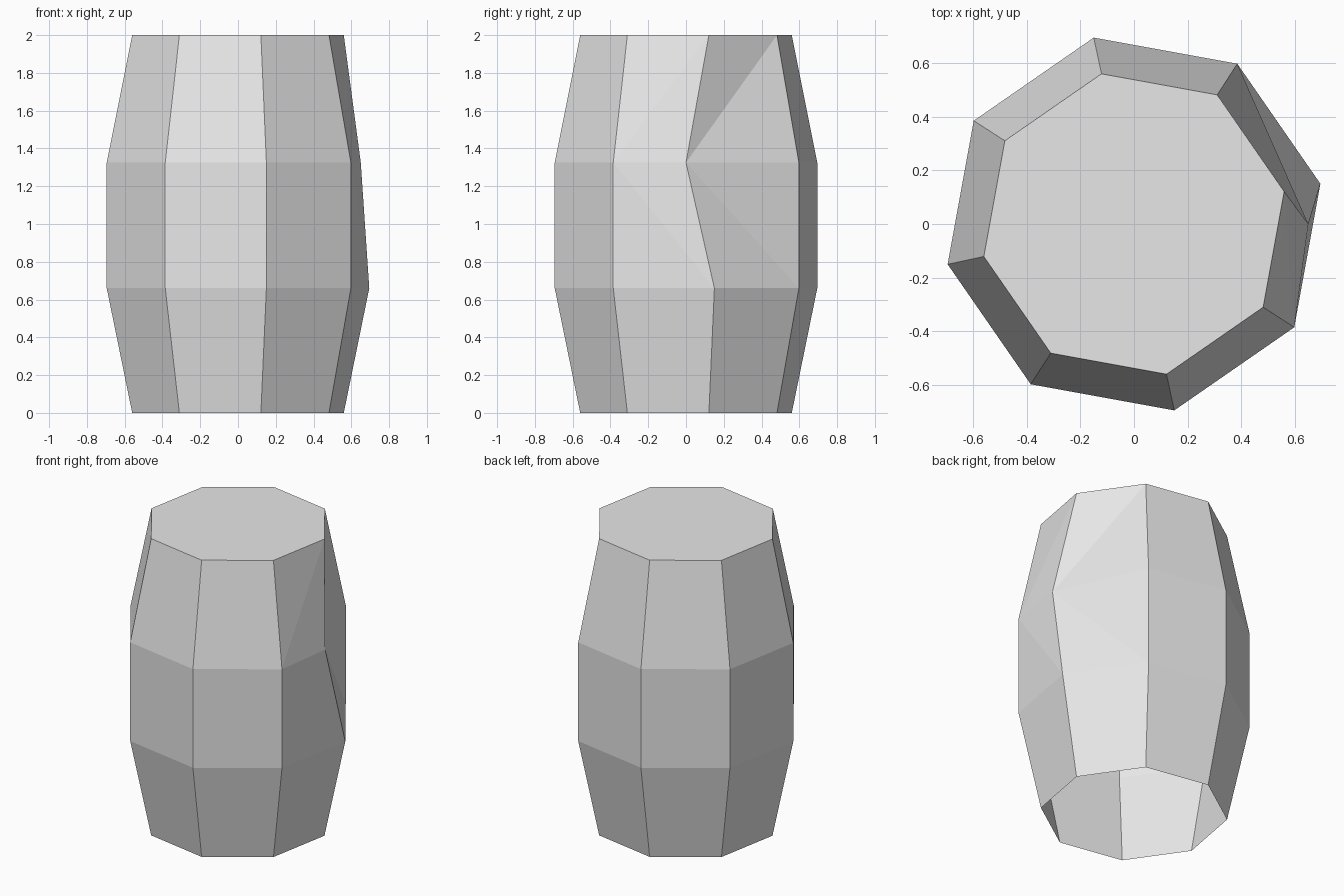
import bpy, bmesh, math

cube = bpy.data.objects.get("Cube")
if cube:
    bpy.data.objects.remove(cube, do_unlink=True)

SIDES = 8
TURN = math.radians(12.2)
PROFILE = [(0.573, 0.0), (0.711, 0.66), (0.711, 1.325), (0.573, 2.0)]  # radius, height

# Plain grey material
grey = bpy.data.materials.new("light_grey")
grey.use_nodes = True
colour = (0.8, 0.8, 0.8, 1.0)
grey.diffuse_color = colour
grey.node_tree.nodes["Principled BSDF"].inputs["Base Color"].default_value = colour

# Barrel rings
bm = bmesh.new()
rings = []
for radius, height in PROFILE:
    angles = [TURN + math.tau * i / SIDES for i in range(SIDES)]
    rings.append([bm.verts.new((radius * math.cos(a), radius * math.sin(a), height))
                  for a in angles])

# One corner of the upper ring is pushed in as a dent
dent = rings[2][0]
dent.co.x, dent.co.y = 0.65, 0.0

# Side walls; the bent walls around the dent are split into triangles
for level, (low, high) in enumerate(zip(rings, rings[1:])):
    for i in range(SIDES):
        j = (i + 1) % SIDES
        wall = bm.faces.new((low[i], low[j], high[j], high[i]))
        if dent in wall.verts:
            if level == 2:
                bmesh.utils.face_split(wall, low[i], high[j])
            else:
                bmesh.utils.face_split(wall, high[i], low[j])

# Closed top, open bottom
bm.faces.new(rings[-1])

mesh = bpy.data.meshes.new("barrel")
bm.to_mesh(mesh)
bm.free()
mesh.materials.append(grey)
barrel = bpy.data.objects.new("barrel", mesh)
bpy.context.collection.objects.link(barrel)
